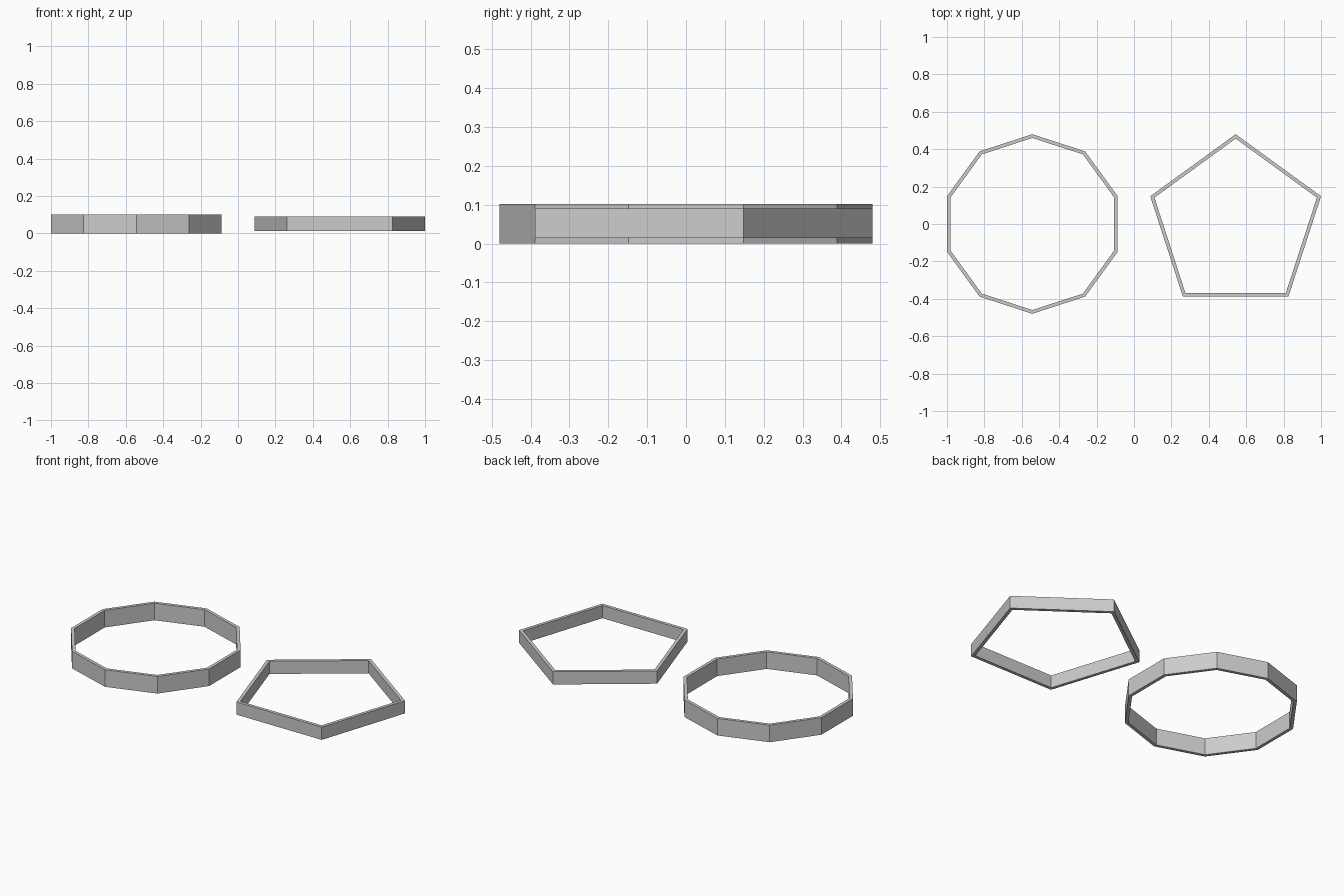
import bpy
import bmesh
from math import cos, sin, pi, tau

cube = bpy.data.objects.get("Cube")
if cube:
    bpy.data.objects.remove(cube, do_unlink=True)

# Single plain grey
grey = bpy.data.materials.new("light_grey")
grey.use_nodes = True
grey.diffuse_color = (0.6, 0.6, 0.6, 1)
grey.node_tree.nodes["Principled BSDF"].inputs["Base Color"].default_value = grey.diffuse_color

RADIUS = 0.48
WALL = 0.019


def polygon_ring(name, sides, x, z_low, z_high):
    """Flat-sided hollow band with one corner pointing to the back."""
    inner = RADIUS - WALL / cos(pi / sides)
    section = [(RADIUS, z_low), (RADIUS, z_high), (inner, z_high), (inner, z_low)]
    bm = bmesh.new()
    loops = []
    for i in range(sides):
        a = pi / 2 + tau * i / sides
        loops.append([bm.verts.new((r * cos(a), r * sin(a), z)) for r, z in section])
    for i, here in enumerate(loops):
        nxt = loops[(i + 1) % sides]
        for j in range(4):
            k = (j + 1) % 4
            bm.faces.new((here[j], nxt[j], nxt[k], here[k]))
    bmesh.ops.recalc_face_normals(bm, faces=bm.faces)
    mesh = bpy.data.meshes.new(name)
    bm.to_mesh(mesh)
    bm.free()
    mesh.materials.append(grey)
    obj = bpy.data.objects.new(name, mesh)
    obj.location.x = x
    bpy.context.collection.objects.link(obj)


# Ten-sided band on the right, five-sided band on the left
offset = 1 - RADIUS * cos(pi / 10)
polygon_ring("ten_sided_ring", 10, -offset, 0, 0.102)
polygon_ring("five_sided_ring", 5, offset, 0.014, 0.09)
